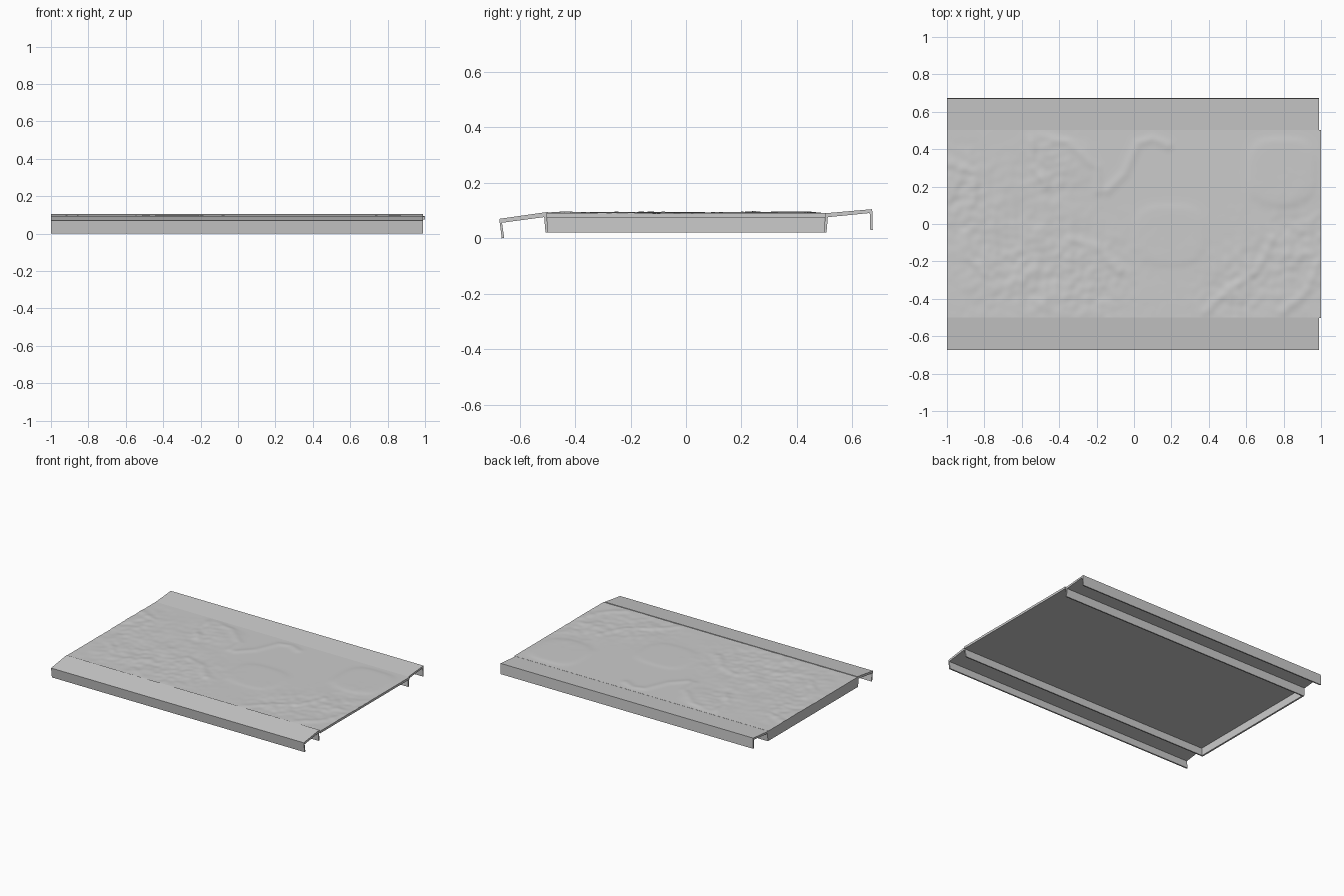
import bpy
import bmesh
import math
from mathutils import Vector, Matrix, noise, geometry

cube = bpy.data.objects.get("Cube")
if cube:
    bpy.data.objects.remove(cube, do_unlink=True)

GREY = (0.6, 0.6, 0.6, 1)
grey = bpy.data.materials.new("plain_grey")
grey.use_nodes = True
grey.diffuse_color = GREY
grey.node_tree.nodes["Principled BSDF"].inputs["Base Color"].default_value = GREY

X0, X1 = -1.0, 0.99


def add_object(name, bm):
    bmesh.ops.recalc_face_normals(bm, faces=bm.faces)
    mesh = bpy.data.meshes.new(name)
    bm.to_mesh(mesh)
    bm.free()
    mesh.materials.append(grey)
    obj = bpy.data.objects.new(name, mesh)
    bpy.context.collection.objects.link(obj)
    return obj


def prism(name, profile, x0=X0, x1=X1):
    """Extrude a closed (y, z) profile along x."""
    bm = bmesh.new()
    face = bm.faces.new([bm.verts.new((x0, y, z)) for y, z in profile])
    out = bmesh.ops.extrude_face_region(bm, geom=[face])["geom"]
    verts = [g for g in out if isinstance(g, bmesh.types.BMVert)]
    bmesh.ops.translate(bm, verts=verts, vec=(x1 - x0, 0, 0))
    return add_object(name, bm)


# Sloping side wings, each with a turned-down lip
prism("front_wing", [(-0.674, 0.07), (-0.5, 0.095), (-0.5, 0.078),
                     (-0.664, 0.056), (-0.656, 0.001), (-0.665, 0)])
prism("back_wing", [(0.5, 0.09), (0.672, 0.105), (0.674, 0.03),
                    (0.665, 0.03), (0.663, 0.091), (0.5, 0.075)])

# Ribs and closing wall under the panel
prism("front_rib", [(-0.512, 0.078), (-0.502, 0.078), (-0.498, 0.02), (-0.507, 0.02)])
prism("back_rib", [(0.502, 0.078), (0.512, 0.078), (0.507, 0.02), (0.498, 0.02)])
prism("end_wall", [(-0.5, 0.076), (0.5, 0.076), (0.5, 0.02), (-0.5, 0.02)], X0, X0 + 0.012)

# Relief: winding ridges, raised pads and rough patches
RIDGES = [
    [(-0.55, 0.47), (-0.54, 0.33), (-0.47, 0.2)],
    [(-0.5, 0.48), (-0.36, 0.44), (-0.2, 0.3), (-0.19, 0.18)],
    [(-0.14, 0.18), (-0.05, 0.27), (0.02, 0.43), (0.1, 0.46), (0.18, 0.42)],
    [(0.38, -0.47), (0.5, -0.36), (0.66, -0.25), (0.74, -0.08)],
    [(0.8, -0.47), (0.92, -0.36), (0.98, -0.2)],
    [(-0.98, 0.32), (-0.85, 0.27), (-0.86, 0.12)],
    [(-0.9, -0.05), (-0.88, -0.18), (-0.8, -0.26)],
    [(-0.35, -0.08), (-0.2, -0.12), (-0.08, -0.25)],
]
PADS = [  # centre x, centre y, half width, half depth, height
    (0.79, 0.28, 0.18, 0.18, 0.004),
    (0.19, -0.06, 0.19, 0.16, 0.003),
    (-0.37, 0.33, 0.15, 0.12, 0.002),
]
ROUGH = [  # centre x, centre y, radius
    (-0.65, -0.2, 0.3), (-0.95, 0.2, 0.2), (-0.25, -0.3, 0.25),
    (0.55, -0.35, 0.2), (0.92, -0.15, 0.25), (-0.45, 0.3, 0.15),
]


def ridge_distance(p, path):
    best = 9.0
    for a, b in zip(path, path[1:]):
        a, b = Vector(a), Vector(b)
        t = geometry.intersect_point_line(p, a, b)[1]
        best = min(best, (p - a.lerp(b, min(1, max(0, t)))).length)
    return best


def relief(x, y):
    p = Vector((x, y))
    h = 0.0
    for path in RIDGES:
        h += 0.004 * math.exp(-(ridge_distance(p, path) / 0.025) ** 2)
    for cx, cy, w, d, height in PADS:
        r = (abs((x - cx) / w) ** 3 + abs((y - cy) / d) ** 3) ** (1 / 3)
        h += height / (1 + math.exp((r - 1) * 18))
    rough = min(1, sum(math.exp(-((x - cx) ** 2 + (y - cy) ** 2) / r ** 2)
                       for cx, cy, r in ROUGH))
    coarse = noise.noise(Vector((x * 8, y * 8, 1)))
    fine = noise.noise(Vector((x * 22, y * 22, 5)))
    h += rough * (0.005 * coarse + 0.0035 * fine)
    # Level out towards the back wing
    return max(-0.006, min(0.007, h)) * min(1, (0.5 - y) / 0.06 + 0.1)


# Carved centre panel
bm = bmesh.new()
bmesh.ops.create_grid(bm, x_segments=180, y_segments=90, size=1,
                      matrix=Matrix.Translation((0, 0, 0.075)) @ Matrix.Diagonal((1, 0.503, 1, 1)))
out = bmesh.ops.extrude_face_region(bm, geom=bm.faces[:])["geom"]
for v in out:
    if isinstance(v, bmesh.types.BMVert):
        v.co.z = 0.091 + relief(v.co.x, v.co.y)
panel = add_object("relief_panel", bm)
bpy.ops.object.select_all(action="DESELECT")
panel.select_set(True)
bpy.context.view_layer.objects.active = panel
bpy.ops.object.shade_smooth_by_angle(angle=math.radians(30))
